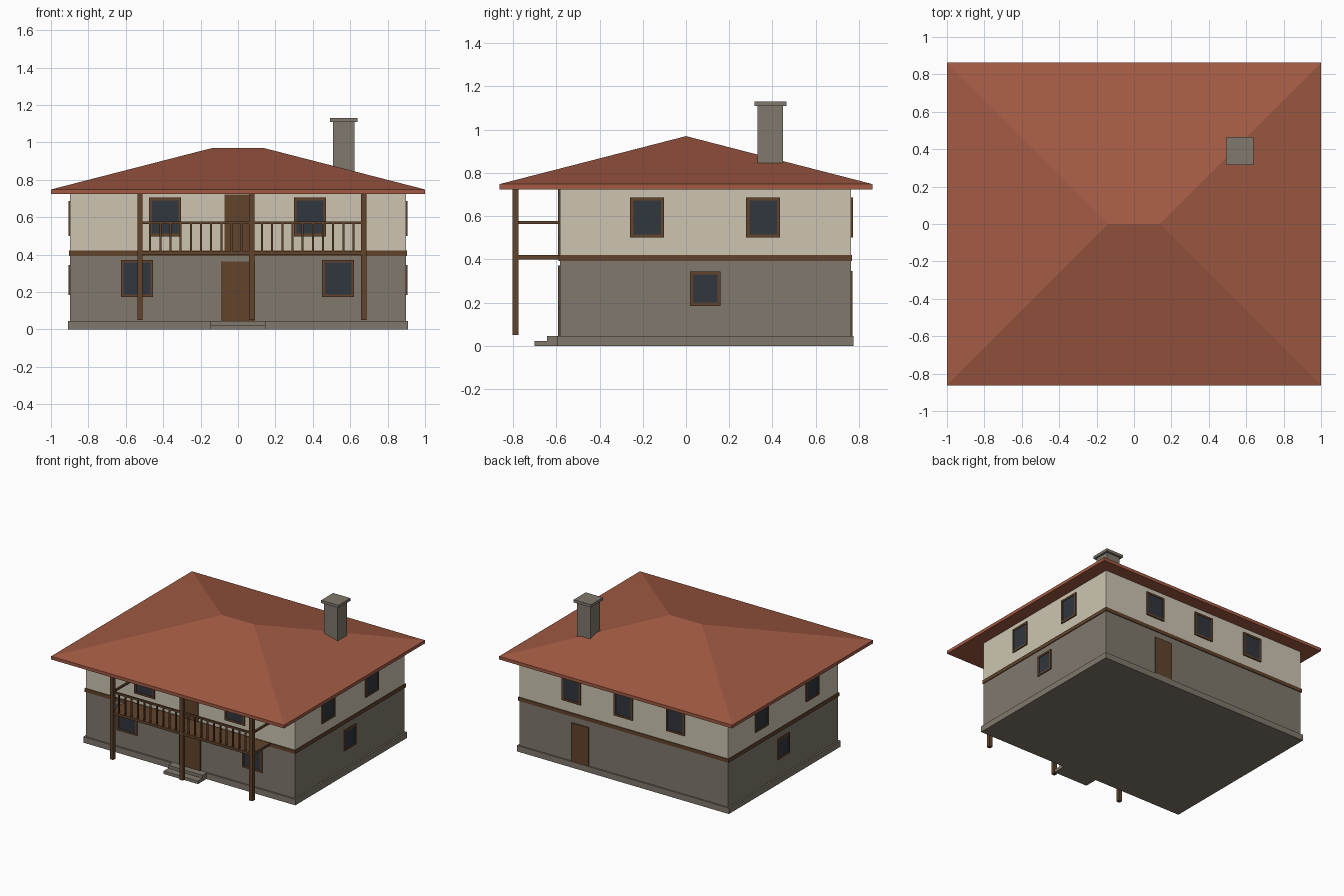
import bpy, bmesh

if "Cube" in bpy.data.objects:
    bpy.data.objects.remove(bpy.data.objects["Cube"])

def mat(name, rgb):
    m = bpy.data.materials.new(name)
    lin = [(c / 255 / 12.92) if c < 11 else ((c / 255 + 0.055) / 1.055) ** 2.4 for c in rgb]
    m.diffuse_color = (*lin, 1)
    m.use_nodes = True
    m.node_tree.nodes["Principled BSDF"].inputs["Base Color"].default_value = m.diffuse_color
    return m

ROOF = mat("terracotta", (162, 90, 68))
CREAM = mat("cream plaster", (205, 197, 178))
STONE = mat("grey stone", (128, 120, 108))
WOOD = mat("dark wood", (97, 68, 44))
GLASS = mat("dark glass", (48, 55, 62))

def add(name, bm, m):
    bmesh.ops.recalc_face_normals(bm, faces=bm.faces)
    me = bpy.data.meshes.new(name)
    bm.to_mesh(me)
    bm.free()
    me.materials.append(m)
    ob = bpy.data.objects.new(name, me)
    bpy.context.collection.objects.link(ob)
    return ob

def box(name, x, y, z, m):
    """Box from (min, max) pairs."""
    bm = bmesh.new()
    bmesh.ops.create_cube(bm, size=1)
    for v in bm.verts:
        v.co = [r[0] if c < 0 else r[1] for c, r in zip(v.co, (x, y, z))]
    return add(name, bm, m)

WX, WF, WB = 0.897, -0.584, 0.763      # wall planes

def panel(name, side, c, w, z, d0, d1, m):
    """Thin plate on a wall: c = centre along the wall, d0..d1 = distance out of it."""
    a = (c - w / 2, c + w / 2)
    if side in ("front", "back"):
        s, p = (-1, WF) if side == "front" else (1, WB)
        box(name, a, sorted((p + s * d0, p + s * d1)), z, m)
    else:
        s = 1 if side == "right" else -1
        box(name, sorted((s * (WX + d0), s * (WX + d1))), a, z, m)

def window(side, c, w, z):
    t = 0.015                           # frame bars around a glass plate
    for sgn in (-1, 1):
        panel(side + "_window_stile", side, c + sgn * (w - t) / 2, t, z, -0.004, 0.009, WOOD)
    for zz in ((z[0], z[0] + t), (z[1] - t, z[1])):
        panel(side + "_window_rail", side, c, w - 2 * t, zz, -0.004, 0.009, WOOD)
    panel(side + "_window_glass", side, c, w - 2 * t, (z[0] + t, z[1] - t), -0.004, 0.005, GLASS)

# Body of the house
box("plinth", (-0.91, 0.91), (-0.597, 0.774), (0, 0.046), STONE)
box("lower_wall", (-WX, WX), (WF, WB), (0.046, 0.4), STONE)
box("upper_wall", (-WX, WX), (WF, WB), (0.4, 0.735), CREAM)
box("floor_band", (-0.903, 0.903), (-0.59, 0.769), (0.393, 0.421), WOOD)

# Entrance steps
box("lower_step", (-0.148, 0.146), (-0.70, -0.59), (0, 0.023), STONE)
box("upper_step", (-0.148, 0.146), (-0.643, -0.59), (0.023, 0.046), STONE)

# Hipped roof: eaves slab topped by a short ridge
bm = bmesh.new()
EX, EY = 1.0, 0.863
ring = [(-EX, -EY), (EX, -EY), (EX, EY), (-EX, EY)]
lo = [bm.verts.new((*p, 0.723)) for p in ring]
up = [bm.verts.new((*p, 0.748)) for p in ring]
r0, r1 = bm.verts.new((-0.137, 0, 0.97)), bm.verts.new((0.137, 0, 0.97))
bm.faces.new(lo)
for i in range(4):
    j = (i + 1) % 4
    bm.faces.new((lo[i], lo[j], up[j], up[i]))
for f in ((up[0], up[1], r1, r0), (up[1], up[2], r1), (up[2], up[3], r0, r1), (up[3], up[0], r0)):
    bm.faces.new(f)
add("hipped_roof", bm, ROOF)

# Chimney
box("chimney", (0.508, 0.624), (0.332, 0.448), (0.80, 1.11), STONE)
box("chimney_cap", (0.492, 0.64), (0.316, 0.464), (1.11, 1.131), STONE)

# Windows
for x in (-0.39, 0.385):
    window("front", x, 0.172, (0.497, 0.705))
for x in (-0.54, 0.535):
    window("front", x, 0.172, (0.172, 0.372))
for x in (-0.447, 0, 0.447):
    window("back", x, 0.16, (0.50, 0.687))
for side, ys in (("right", (-0.18, 0.357)), ("left", (-0.265, 0.357))):
    for y in ys:
        window(side, y, 0.158, (0.50, 0.687))
    window(side, 0.089, 0.142, (0.185, 0.344))

# Doors
panel("front_door", "front", 0, 0.18, (0.046, 0.363), -0.004, 0.008, WOOD)
panel("balcony_door", "front", 0, 0.142, (0.421, 0.722), -0.004, 0.008, WOOD)
panel("back_door", "back", 0.372, 0.15, (0.046, 0.345), -0.004, 0.008, WOOD)

# Balcony: floor, posts, handrails and balusters
PY, C, H = -0.788, 0.074, 0.598
box("balcony_floor", (C - H - 0.014, C + H + 0.014), (-0.80, -0.585), (0.40, 0.42), WOOD)
for s in (-1, 0, 1):
    x = C + s * H
    box("balcony_post", (x - 0.014, x + 0.014), (PY - 0.014, PY + 0.014), (0.05, 0.724), WOOD)
    if s:
        box("side_handrail", (x - 0.007, x + 0.007), (PY, WF), (0.563, 0.577), WOOD)
box("front_handrail", (C - H, C + H), (PY - 0.007, PY + 0.007), (0.563, 0.577), WOOD)
N = 22
for i in range(1, N):
    x = C - H + 2 * H * i / N
    if i != N // 2:
        box("baluster", (x - 0.005, x + 0.005), (PY - 0.005, PY + 0.005), (0.42, 0.565), WOOD)
